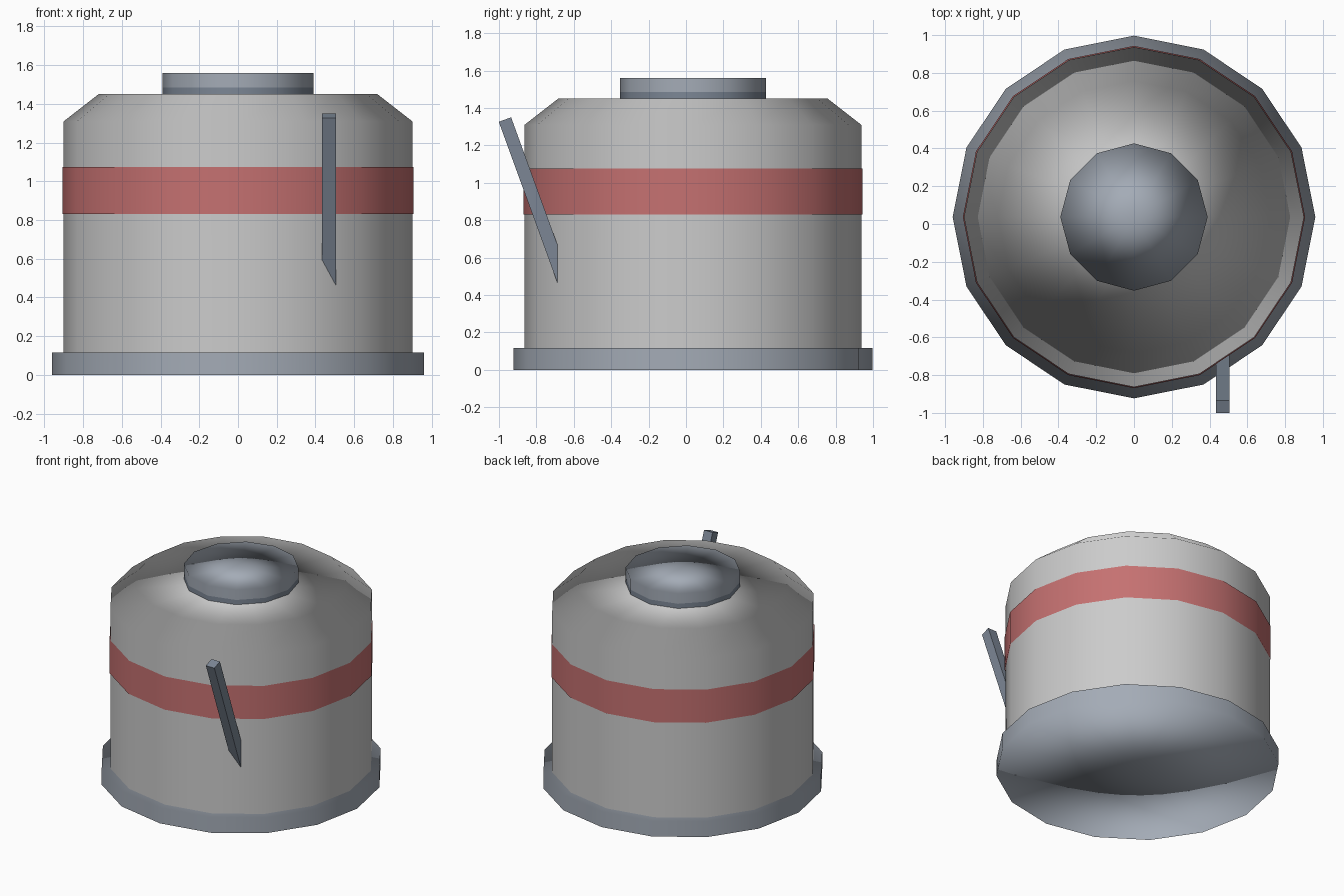
import bpy, bmesh, math

if "Cube" in bpy.data.objects:
    bpy.data.objects.remove(bpy.data.objects["Cube"])

CY = 0.037  # shared axis of all the round parts
STEEL = (0.37, 0.41, 0.47)
DARK_STEEL = (0.2, 0.24, 0.3)
RED = (0.56, 0.165, 0.165)


def paint(obj, name, rgb):
    mat = bpy.data.materials.get(name) or bpy.data.materials.new(name)
    mat.diffuse_color = (*rgb, 1)
    mat.use_nodes = True
    mat.node_tree.nodes["Principled BSDF"].inputs["Base Color"].default_value = mat.diffuse_color
    obj.data.materials.append(mat)


def finish(bm, name):
    mesh = bpy.data.meshes.new(name)
    bm.to_mesh(mesh)
    bm.free()
    obj = bpy.data.objects.new(name, mesh)
    bpy.context.collection.objects.link(obj)
    return obj


def drum(name, sides, r_low, r_high, z_low, z_high):
    """Smooth drum with fan caps; rim normals point straight outwards."""
    bm = bmesh.new()
    angles = [math.pi / 2 + math.tau * i / sides for i in range(sides)]
    low, high = ([bm.verts.new((r * math.cos(a), CY + r * math.sin(a), z)) for a in angles]
                 for r, z in ((r_low, z_low), (r_high, z_high)))
    bottom = bm.verts.new((0, CY, z_low))
    top = bm.verts.new((0, CY, z_high))
    for i in range(sides):
        j = (i + 1) % sides
        bm.faces.new((low[i], low[j], high[j], high[i]))
        bm.faces.new((low[j], low[i], bottom))
        bm.faces.new((high[i], high[j], top))
    for f in bm.faces:
        f.smooth = True
    obj = finish(bm, name)
    rim = [(math.cos(a), math.sin(a), 0) for a in angles]
    obj.data.normals_split_custom_set_from_vertices(rim + rim + [(0, 0, -1), (0, 0, 1)])
    return obj


# Foot plate
paint(drum("base", 16, 0.96, 0.96, 0, 0.117), "steel", STEEL)

# Drum and its sloped shoulder
drum("body", 16, 0.9, 0.9, 0.06, 1.31)
drum("shoulder", 16, 0.9, 0.72, 1.31, 1.45)

# Coloured stripe around the drum
paint(drum("band", 16, 0.906, 0.906, 0.83, 1.075), "red", RED)

# Neck and lid on top
paint(drum("neck", 12, 0.39, 0.39, 1.42, 1.485), "dark_steel", DARK_STEEL)
paint(drum("cap", 12, 0.39, 0.39, 1.485, 1.56), "steel", STEEL)

# Square lever, leaning out through the front wall
bm = bmesh.new()
bmesh.ops.create_cube(bm, size=1)
bmesh.ops.scale(bm, vec=(0.07, 0.07, 1.0), verts=bm.verts)
lever = finish(bm, "lever")
lever.location = (0.47, -0.797, 0.868)
lever.rotation_euler.x = math.radians(20)
paint(lever, "dark_steel", DARK_STEEL)
